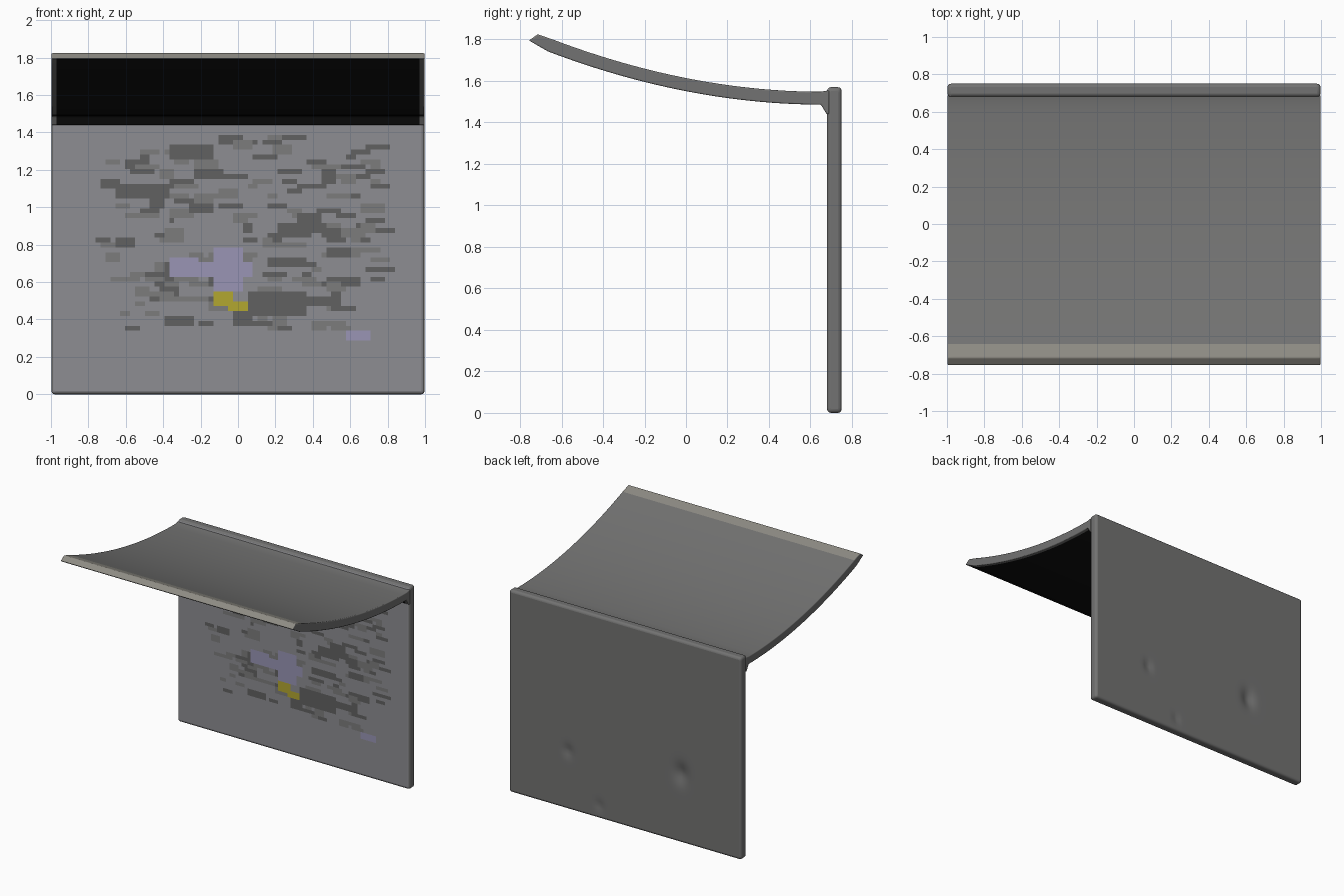
import bpy, bmesh, math, random
from mathutils import Vector

if "Cube" in bpy.data.objects:
    bpy.data.objects.remove(bpy.data.objects["Cube"])

random.seed(4)


def material(name, rgb):
    m = bpy.data.materials.new(name)
    m.diffuse_color = (*rgb, 1)
    m.use_nodes = True
    m.node_tree.nodes["Principled BSDF"].inputs["Base Color"].default_value = m.diffuse_color
    return m


grey = material("shell_grey", (0.17, 0.17, 0.168))
front = material("front_grey", (0.27, 0.27, 0.29))
dark = material("dark_fleck", (0.12, 0.12, 0.12))
mid = material("mid_fleck", (0.2, 0.2, 0.2))
lilac = material("lilac_fleck", (0.32, 0.30, 0.46))
yellow = material("yellow_fleck", (0.45, 0.39, 0.03))
black = material("underside_black", (0.006, 0.006, 0.006))
pale = material("lip_pale", (0.27, 0.26, 0.23))


def finish(name, bm, mats, width):
    bmesh.ops.recalc_face_normals(bm, faces=bm.faces)
    mesh = bpy.data.meshes.new(name)
    bm.to_mesh(mesh)
    bm.free()
    ob = bpy.data.objects.new(name, mesh)
    bpy.context.collection.objects.link(ob)
    for m in mats:
        mesh.materials.append(m)
    bev = ob.modifiers.new("rounded_edges", 'BEVEL')
    bev.width, bev.segments = width, 3
    bev.limit_method, bev.angle_limit = 'ANGLE', math.radians(40)
    bpy.ops.object.select_all(action='DESELECT')
    ob.select_set(True)
    bpy.context.view_layer.objects.active = ob
    bpy.ops.object.shade_smooth_by_angle(angle=math.radians(40))
    return ob


# Back panel: a thin gridded slab
W, Y0, Y1, H = 0.997, 0.68, 0.75, 1.57
bm = bmesh.new()
bmesh.ops.create_grid(bm, x_segments=76, y_segments=60, size=1)
for v in bm.verts:
    v.co = Vector((v.co.x * W, Y0, (v.co.y + 1) * H / 2))
back = bmesh.ops.extrude_face_region(bm, geom=bm.faces[:], use_keep_orig=True)
back_verts = [g for g in back["geom"] if isinstance(g, bmesh.types.BMVert)]
bmesh.ops.translate(bm, verts=back_verts, vec=(0, Y1 - Y0, 0))
bmesh.ops.recalc_face_normals(bm, faces=bm.faces)

# Weathered streaks and coloured flecks on the front: x0, x1, z0, z1, slot
patches = []
for _ in range(210):
    x, z = random.uniform(-0.75, 0.8), random.uniform(0.6, 1.38)
    if random.random() < 0.3:
        x, z = random.uniform(-0.65, 0.55), random.uniform(0.33, 0.62)
    w = random.uniform(0.03, 0.1)
    patches.append((x - w / 2, x + w, z - 0.016, z + 0.016, random.choice((2, 5))))
patches += [
    (0.05, 0.36, 0.43, 0.54, 2), (0.36, 0.55, 0.47, 0.53, 2),
    (-0.03, 0.06, 0.37, 0.45, 2), (-0.38, -0.14, 1.25, 1.33, 2),
    (0.22, 0.48, 0.86, 0.92, 2), (-0.65, -0.38, 1.05, 1.12, 2),
    (-0.38, -0.22, 0.62, 0.74, 3), (-0.12, 0.02, 0.56, 0.78, 3),
    (-0.22, 0.08, 0.64, 0.71, 3), (0.58, 0.7, 0.3, 0.34, 3),
    (-0.13, -0.03, 0.47, 0.55, 4), (-0.04, 0.04, 0.44, 0.5, 4),
]
for f in bm.faces:
    if f.normal.y < -0.9:
        c = f.calc_center_median()
        f.material_index = 1
        for x0, x1, z0, z1, slot in patches:
            if x0 < c.x < x1 and z0 < c.z < z1:
                f.material_index = slot

# Small dents in the back: x, z, radius, depth
for x, z, r, d in [(-0.48, 0.53, 0.05, 0.025), (0.49, 0.45, 0.03, 0.015),
                   (0.22, 0.1, 0.025, 0.01)]:
    for v in back_verts:
        q = ((v.co.x - x) ** 2 + ((v.co.z - z) * 0.7) ** 2) / r ** 2
        v.co.y -= d * math.exp(-q)
finish("back_panel", bm, [grey, front, dark, lilac, yellow, mid], 0.018)

# Canopy: a curved sheet sweeping up to the front lip
N, T = 24, 0.031
top, bottom = [], []
for i in range(N + 1):
    t = 1.36 * i / N
    y, z = 0.65 - t, 1.517 + 0.272 * (t / 1.35) ** 1.95
    slope = -0.272 * 1.95 / 1.35 * (t / 1.35) ** 0.95
    n = Vector((-slope, 1)).normalized() * T
    top.append((y + n.x, z + n.y))
    bottom.append((y - n.x, z - n.y))
lip = [(-0.715, 1.825), (-0.757, 1.795)]
root = [(0.678, 1.44), (0.69, 1.44), (0.69, 1.555)]
profile = top[:-1] + lip + bottom[-2::-1] + root

bm = bmesh.new()
sheet = bm.faces.new([bm.verts.new((-W, y, z)) for y, z in profile])
ext = bmesh.ops.extrude_face_region(bm, geom=[sheet], use_keep_orig=True)
bmesh.ops.translate(bm, vec=(2 * W, 0, 0),
                    verts=[g for g in ext["geom"] if isinstance(g, bmesh.types.BMVert)])
bmesh.ops.recalc_face_normals(bm, faces=bm.faces)
# Black underside with narrow grey borders, pale strip along the lip
for x in (-0.97, 0.97):
    bmesh.ops.bisect_plane(bm, geom=bm.verts[:] + bm.edges[:] + bm.faces[:],
                           plane_co=(x, 0, 0), plane_no=(1, 0, 0))
for f in bm.faces:
    c = f.calc_center_median()
    if f.normal.z < -0.4 and abs(c.x) < 0.97:
        f.material_index = 1
    elif f.normal.z > 0.3 and c.y < -0.64:
        f.material_index = 2
finish("canopy", bm, [grey, black, pale], 0.01)
